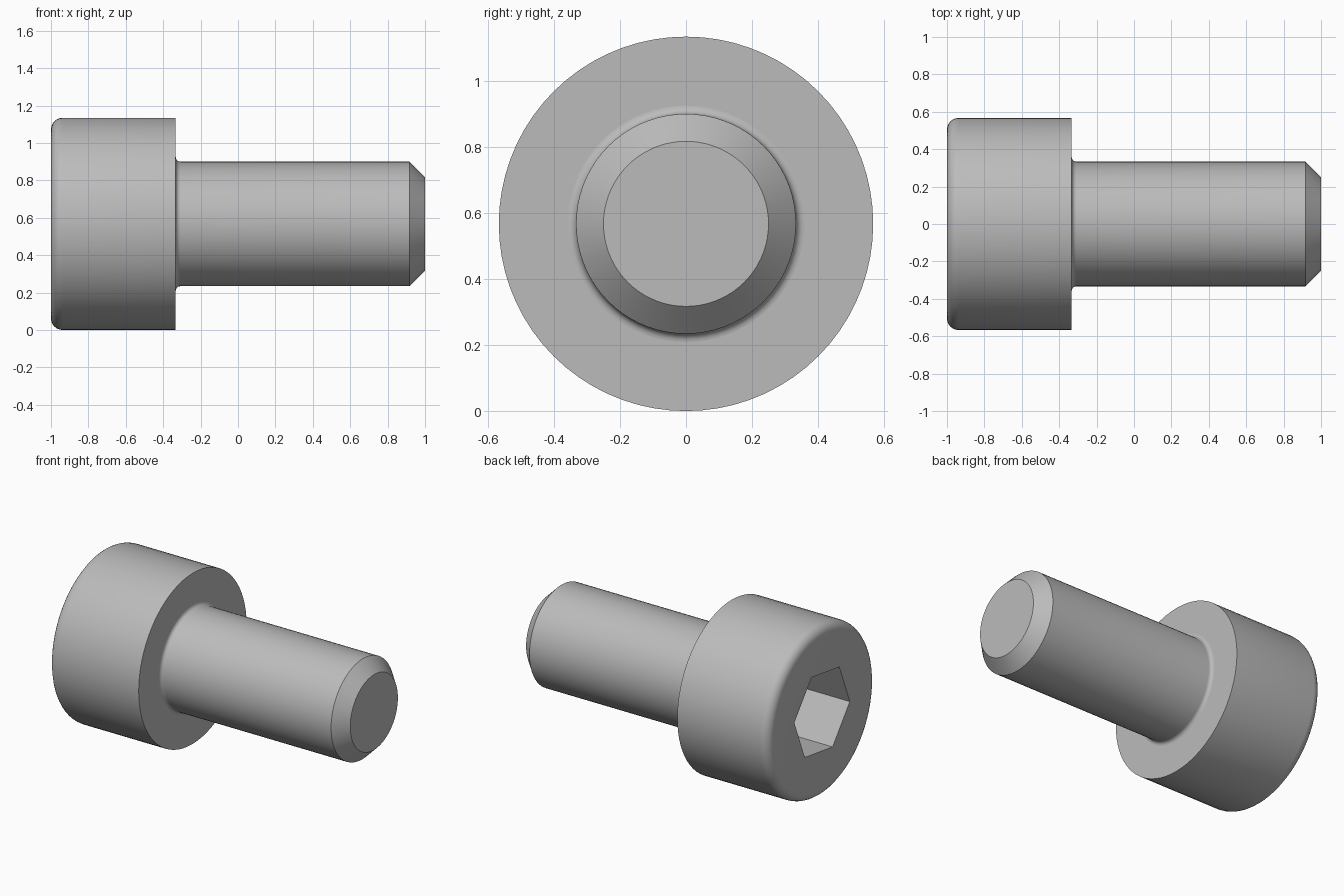
import bpy, bmesh
from math import sin, cos, pi, radians
from mathutils import Matrix, Vector

cube = bpy.data.objects.get("Cube")
if cube:
    bpy.data.objects.remove(cube)

SIDES = 72
AXIS_Z = 0.567          # height of the screw axis
HEAD_R, SHANK_R = 0.567, 0.333
HEAD_END = -0.333       # underside of the head

steel = bpy.data.materials.new("plain steel grey")
steel.use_nodes = True
grey = (0.5, 0.5, 0.5, 1)
steel.diffuse_color = grey
steel.node_tree.nodes["Principled BSDF"].inputs["Base Color"].default_value = grey


def arc(cx, cr, radius, start, end, steps=6):
    """Profile points (x, r) along an arc, angles in degrees."""
    angles = [radians(start + (end - start) * i / steps) for i in range(steps + 1)]
    return [(cx + radius * cos(a), cr + radius * sin(a)) for a in angles]


def lathe(profile):
    """Spin an (x, r) profile around the x axis."""
    bm = bmesh.new()
    verts = [bm.verts.new((x, 0, r)) for x, r in profile]
    edges = [bm.edges.new(pair) for pair in zip(verts, verts[1:])]
    bmesh.ops.spin(bm, geom=verts + edges, cent=(0, 0, 0), axis=(1, 0, 0),
                   angle=2 * pi, steps=SIDES, use_merge=True)
    bmesh.ops.remove_doubles(bm, verts=bm.verts, dist=1e-5)
    return bm


def rim(bm, x):
    """Open boundary edges lying at a given x."""
    return [e for e in bm.edges if e.is_boundary
            and all(abs(v.co.x - x) < 1e-4 for v in e.verts)]


def finish(bm, name):
    bmesh.ops.recalc_face_normals(bm, faces=bm.faces)
    bmesh.ops.translate(bm, verts=bm.verts, vec=(0, 0, AXIS_Z))
    mesh = bpy.data.meshes.new(name)
    bm.to_mesh(mesh)
    bm.free()
    mesh.materials.append(steel)
    obj = bpy.data.objects.new(name, mesh)
    bpy.context.collection.objects.link(obj)
    bpy.ops.object.select_all(action='DESELECT')
    obj.select_set(True)
    bpy.context.view_layer.objects.active = obj
    bpy.ops.object.shade_smooth_by_angle(angle=radians(30))


# Head: rounded outer edge, sharp underside edge
ROUND, FILLET = 0.062, 0.025
head = lathe(arc(-1 + ROUND, HEAD_R - ROUND, ROUND, 180, 90)
             + [(HEAD_END, HEAD_R), (HEAD_END, SHANK_R + FILLET)])

# Hexagonal socket sunk into the head face
SOCKET_R, SOCKET_DEPTH, TWIST = 0.294, 0.335, radians(-8)
corners = []
for i in range(6):
    a = TWIST + i * pi / 3
    corners.append(head.verts.new((-1, -SOCKET_R * cos(a), SOCKET_R * sin(a))))
mouth = [head.edges.new((corners[i], corners[(i + 1) % 6])) for i in range(6)]
floor = [head.verts.new(v.co + Vector((SOCKET_DEPTH, 0, 0))) for v in corners]
for i in range(6):
    j = (i + 1) % 6
    head.faces.new((corners[i], corners[j], floor[j], floor[i]))
head.faces.new(floor)
bmesh.ops.triangle_fill(head, edges=rim(head, -1), use_beauty=True,
                        normal=(-1, 0, 0))
finish(head, "socket_head")

# Shank: fillet under the head, straight body, chamfered tip
shank = lathe(arc(HEAD_END + FILLET, SHANK_R + FILLET, FILLET, 180, 270)
              + [(0.917, SHANK_R), (1, 0.25)])
bmesh.ops.contextual_create(shank, geom=rim(shank, 1))
finish(shank, "shank")
